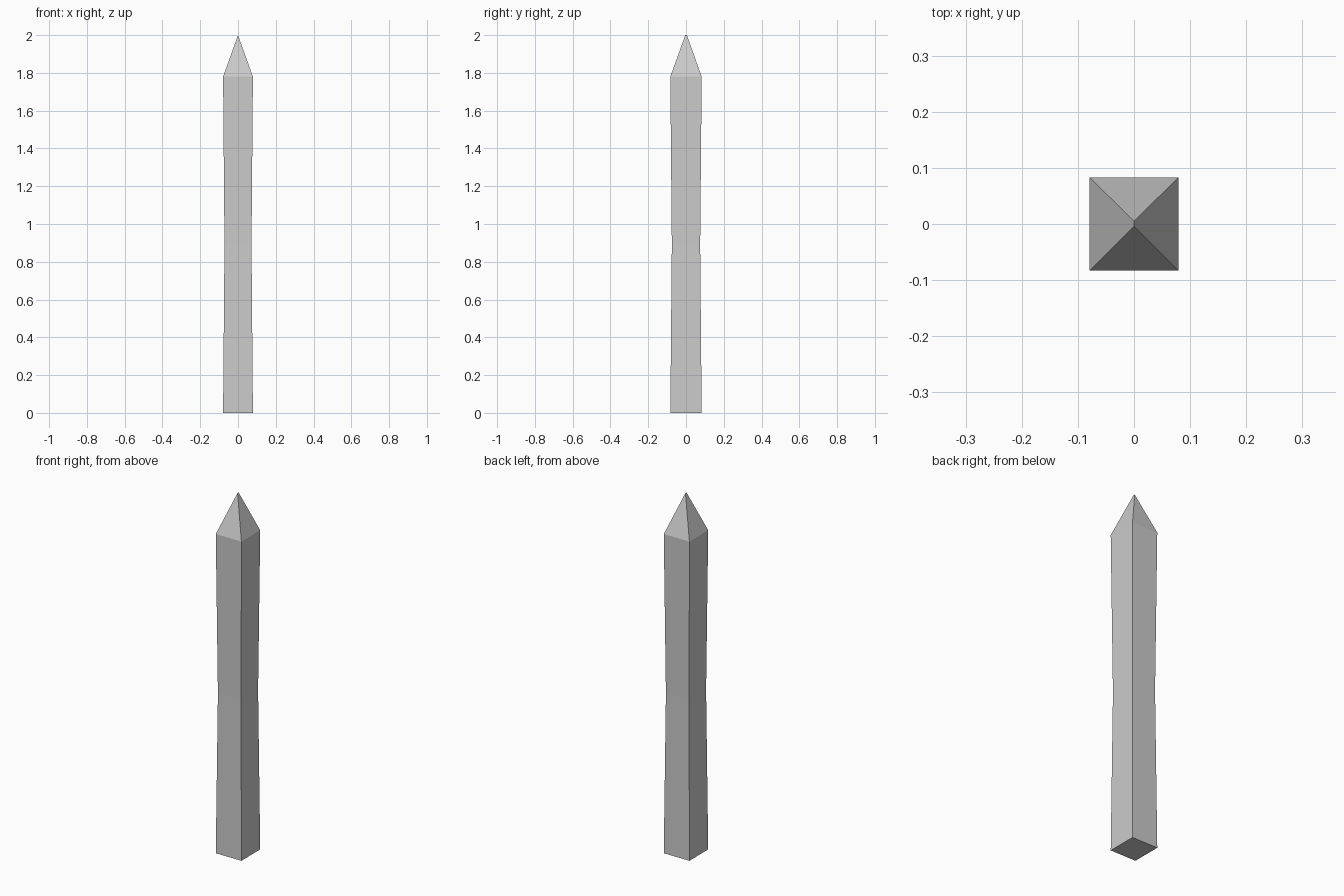
import bpy, bmesh

if "Cube" in bpy.data.objects:
    bpy.data.objects.remove(bpy.data.objects["Cube"])

# Cross-sections from base to tip: z, half width in x, half depth in y
sections = [
    (0.0, 0.079, 0.083),     # base
    (0.89, 0.0715, 0.075),   # slightly pinched waist
    (1.78, 0.079, 0.083),    # shoulder
]
corners = [(-1, -1), (1, -1), (1, 1), (-1, 1)]

bm = bmesh.new()

# Square shaft
rings = [[bm.verts.new((sx * hx, sy * hy, z)) for sx, sy in corners]
         for z, hx, hy in sections]
bm.faces.new(rings[0][::-1])
for low, high in zip(rings, rings[1:]):
    for i in range(4):
        j = (i + 1) % 4
        bm.faces.new((low[i], low[j], high[j], high[i]))

# Pointed tip ending in a tiny ridge
front = bm.verts.new((0, -0.004, 2.0))
back = bm.verts.new((0, 0.005, 2.0))
a, b, c, d = rings[-1]
bm.faces.new((a, b, front))
bm.faces.new((b, c, back, front))
bm.faces.new((c, d, back))
bm.faces.new((d, a, front, back))

bmesh.ops.recalc_face_normals(bm, faces=bm.faces)
mesh = bpy.data.meshes.new("pointed_post")
bm.to_mesh(mesh)
bm.free()
bpy.context.collection.objects.link(bpy.data.objects.new("pointed_post", mesh))
